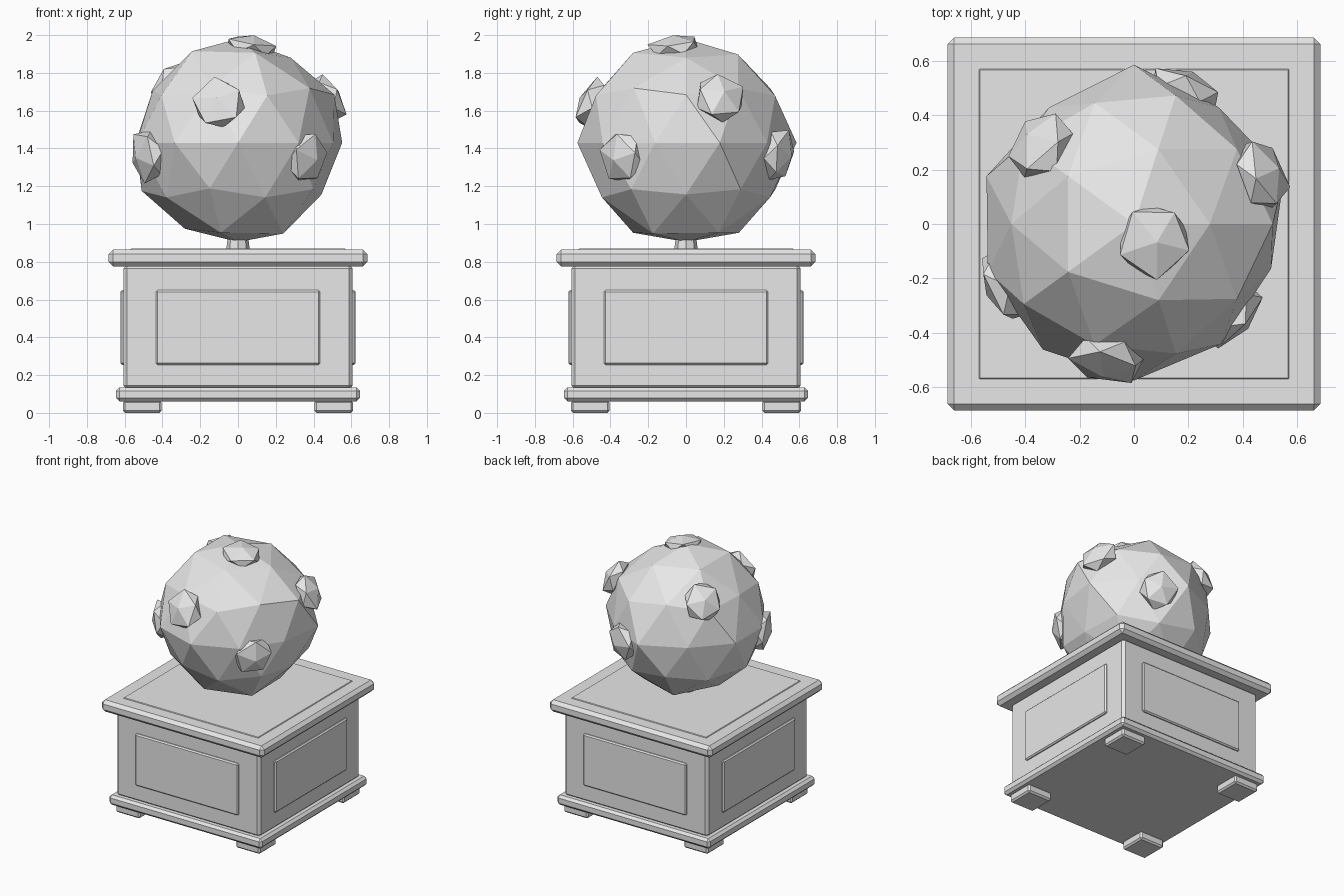
import bpy, bmesh, math, random
from mathutils import Vector, Matrix

random.seed(4)
if "Cube" in bpy.data.objects:
    bpy.data.objects.remove(bpy.data.objects["Cube"], do_unlink=True)

stone = bpy.data.materials.new("plain_grey_stone")
stone.use_nodes = True
GREY = (0.8, 0.8, 0.8, 1)
stone.diffuse_color = GREY
stone.node_tree.nodes["Principled BSDF"].inputs["Base Color"].default_value = GREY


def finish(bm, name):
    mesh = bpy.data.meshes.new(name)
    bm.normal_update()
    bm.to_mesh(mesh)
    bm.free()
    mesh.materials.append(stone)
    obj = bpy.data.objects.new(name, mesh)
    bpy.context.collection.objects.link(obj)
    return obj


def box(name, centre, size, bevel):
    """Flat-shaded box with a chamfered edge."""
    bm = bmesh.new()
    place = Matrix.Translation(centre) @ Matrix.Diagonal((*size, 1))
    bmesh.ops.create_cube(bm, size=1, matrix=place)
    bmesh.ops.bevel(bm, geom=bm.edges[:], offset=bevel, segments=1,
                    profile=0.5, affect='EDGES')
    return finish(bm, name)


def slab(name, half, bottom, top, bevel):
    return box(name, (0, 0, (bottom + top) / 2),
               (2 * half, 2 * half, top - bottom), bevel)


# Pedestal, from the ground up
for x, side in ((-1, "right"), (1, "left")):
    for y, end in ((-1, "front"), (1, "back")):
        box(f"{end}_{side}_foot", (x * 0.507, y * 0.507, 0.033),
            (0.205, 0.205, 0.066), 0.012)
slab("base_moulding", 0.645, 0.06, 0.135, 0.018)
slab("pedestal_body", 0.607, 0.125, 0.785, 0.02)
slab("cap_moulding", 0.685, 0.775, 0.865, 0.024)
slab("cap_top_plate", 0.57, 0.855, 0.87, 0.004)

# Raised panel on each side of the body
for i, side in enumerate(("front", "left", "back", "right")):
    panel = box(f"{side}_panel", (0, -0.607, 0.452), (0.87, 0.032, 0.395), 0.009)
    panel.data.transform(Matrix.Rotation(i * math.pi / 2, 4, 'Z'))

# Short stem carrying the boulder
bm = bmesh.new()
bmesh.ops.create_cone(bm, cap_ends=True, segments=8, radius1=0.063, radius2=0.05,
                      depth=0.1, matrix=Matrix.Translation((0, 0, 0.91)))
finish(bm, "stem")

# Boulder: faceted ball, with a radius for each point round each level
LEVELS = [
    (1.00, 0, [0.55]),
    (0.85, 0, [0.53, 0.55, 0.57, 0.57, 0.56]),
    (0.53, 36, [0.55, 0.55, 0.53, 0.55, 0.55]),
    (0.45, 0, [0.57, 0.555, 0.56, 0.56, 0.56]),
    (0.00, 18, [0.58, 0.53, 0.585, 0.53, 0.57, 0.565, 0.57, 0.575, 0.545, 0.53]),
    (-0.45, 36, [0.55, 0.555, 0.57, 0.54, 0.55]),
    (-0.53, 0, [0.52, 0.55, 0.55, 0.55, 0.55]),
    (-0.85, 36, [0.56, 0.56, 0.535, 0.56, 0.565]),
    (-1.00, 0, [0.525]),
]
CENTRE = Vector((0, 0, 1.43))
bm = bmesh.new()
bmesh.ops.create_icosphere(bm, subdivisions=2, radius=1)
for v in bm.verts:
    d = v.co.normalized()
    _, start, radii = min(LEVELS, key=lambda lv: abs(lv[0] - d.z))
    turn = (math.degrees(math.atan2(d.y, d.x)) - start) / 360
    v.co = CENTRE + d * radii[round(turn * len(radii)) % len(radii)]
finish(bm, "boulder")

# Flattened rock chips lying on the boulder: centre and spin
CHIPS = {
    "top_chip": ((0.075, -0.06, 1.938), 5),
    "front_chip": ((-0.1, -0.495, 1.64), 30),
    "front_left_chip": ((0.365, -0.335, 1.35), 15),
    "front_right_chip": ((-0.475, -0.23, 1.36), 50),
    "left_chip": ((0.47, 0.18, 1.67), 20),
    "back_right_chip": ((-0.345, 0.29, 1.735), 40),
    "back_chip": ((0.19, 0.49, 1.365), 10),
}
for name, (pos, spin) in CHIPS.items():
    bm = bmesh.new()
    bmesh.ops.create_icosphere(bm, subdivisions=1, radius=1)
    out = Vector(pos) - CENTRE
    flat = (0.15, 0.15, 0.062 if name == "top_chip" else 0.075, 1)
    for v in bm.verts:
        if abs(v.co.z) < 0.9:
            v.co *= random.uniform(0.9, 1.08)
    bm.transform(Matrix.Translation(pos)
                 @ out.to_track_quat('Z', 'Y').to_matrix().to_4x4()
                 @ Matrix.Rotation(math.radians(spin), 4, 'Z')
                 @ Matrix.Diagonal(flat))
    finish(bm, name)
